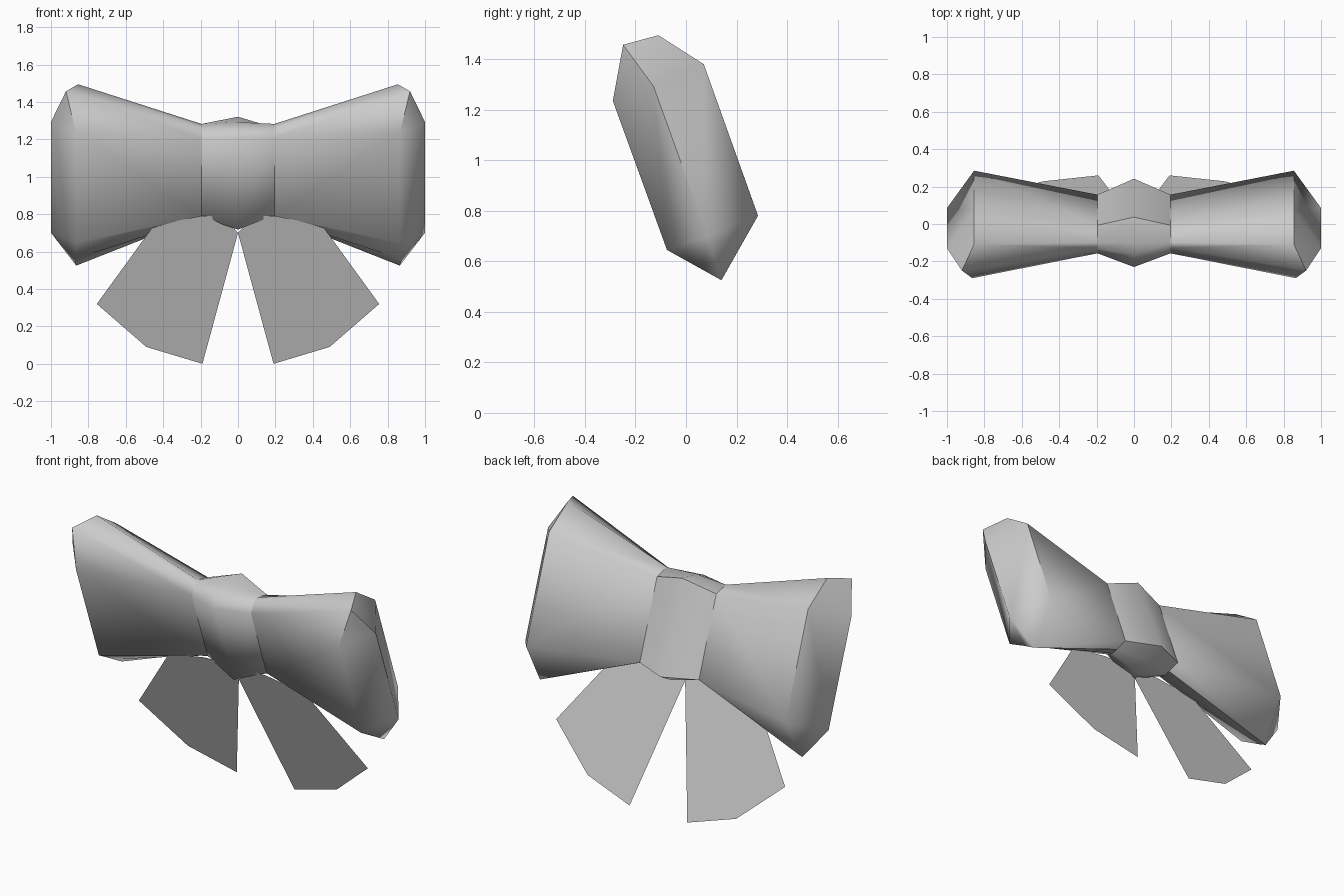
import bpy, bmesh, math
from mathutils import Vector

if "Cube" in bpy.data.objects:
    bpy.data.objects.remove(bpy.data.objects["Cube"])

TILT = Vector((0, -0.34, 0.94))    # long direction of the bow section
BACK = Vector((0, 0.94, 0.34))     # thickness direction
CENTRE = Vector((0, 0, 1.01))

grey = bpy.data.materials.new("fabric_grey")
grey.use_nodes = True
colour = (0.6, 0.6, 0.6, 1)
grey.diffuse_color = colour
grey.node_tree.nodes["Principled BSDF"].inputs["Base Color"].default_value = colour


def place(x, u, v):
    return CENTRE + Vector((x, 0, 0)) + TILT * u + BACK * v


def finish(bm, name, recalc=True):
    if recalc:
        bmesh.ops.recalc_face_normals(bm, faces=bm.faces)
    mesh = bpy.data.meshes.new(name)
    bm.to_mesh(mesh)
    bm.free()
    mesh.materials.append(grey)
    obj = bpy.data.objects.new(name, mesh)
    bpy.context.collection.objects.link(obj)
    bpy.ops.object.select_all(action='DESELECT')
    obj.select_set(True)
    bpy.context.view_layer.objects.active = obj
    bpy.ops.object.shade_smooth_by_angle(angle=math.radians(63))
    return obj


def bridge(bm, a, b):
    n = len(a)
    for i in range(n):
        bm.faces.new((a[i], a[(i + 1) % n], b[(i + 1) % n], b[i]))


# Sections as (u, v): back top seam, back, back bottom, bottom seam pair, front, front top seam
NECK = [(.29, 0), (.24, .08), (-.24, .08), (-.235, 0),
        (-.23, -.04), (-.2, -.08), (.24, -.08), (.28, -.035)]
KNOT = [(.3, 0), (.28, .14), (-.27, .16), (-.29, .04),
        (-.285, -.06), (-.26, -.14), (.27, -.147), (.295, -.07)]
WIDE = [(.493, .062), (.324, .192), (-.313, .19), (-.504, -.033),
        (-.45, -.08), (-.318, -.195), (.31, -.196), (.505, -.082)]
WIDE_X = [.855, .855, .855, .865, .875, .865, .865, .92]


def loop(side, name):
    bm = bmesh.new()
    neck = [bm.verts.new(place(side * .195, u, v)) for u, v in NECK]
    wide = [bm.verts.new(place(side * x, u, v)) for x, (u, v) in zip(WIDE_X, WIDE)]
    top = bm.verts.new(place(side, .31, -.025))
    low = bm.verts.new(place(side, -.32, -.025))
    bridge(bm, neck, wide)
    bm.faces.new(neck)
    # pinched outer end closing onto one edge
    for i, j in ((6, 7), (7, 0), (0, 1)):
        bm.faces.new((wide[i], wide[j], top))
    for i in (2, 3, 4):
        bm.faces.new((wide[i], wide[i + 1], low))
    bm.faces.new((wide[1], wide[2], low, top))
    bm.faces.new((wide[5], wide[6], top, low))
    finish(bm, name)


def tail(side, name):
    # flat ribbon on the tilted plane, tucked under the knot
    outline = [(0, .7), (.19, 0), (.49, .09), (.755, .32),
               (.45, .74), (.2, .79), (.08, .79)]
    bm = bmesh.new()
    bm.faces.new([bm.verts.new((side * x, .26 - .36 * z, z)) for x, z in outline])
    if side < 0:
        bmesh.ops.reverse_faces(bm, faces=bm.faces)
    finish(bm, name, recalc=False)


for side, word in ((1, "left"), (-1, "right")):
    loop(side, word + "_loop")
    tail(side, word + "_tail")

# Central knot: three rings, widest in the middle
bm = bmesh.new()
rings = [[bm.verts.new(place(x, u, v)) for u, v in section]
         for x, section in ((-.195, NECK), (0, KNOT), (.195, NECK))]
bridge(bm, rings[0], rings[1])
bridge(bm, rings[1], rings[2])
finish(bm, "knot")
